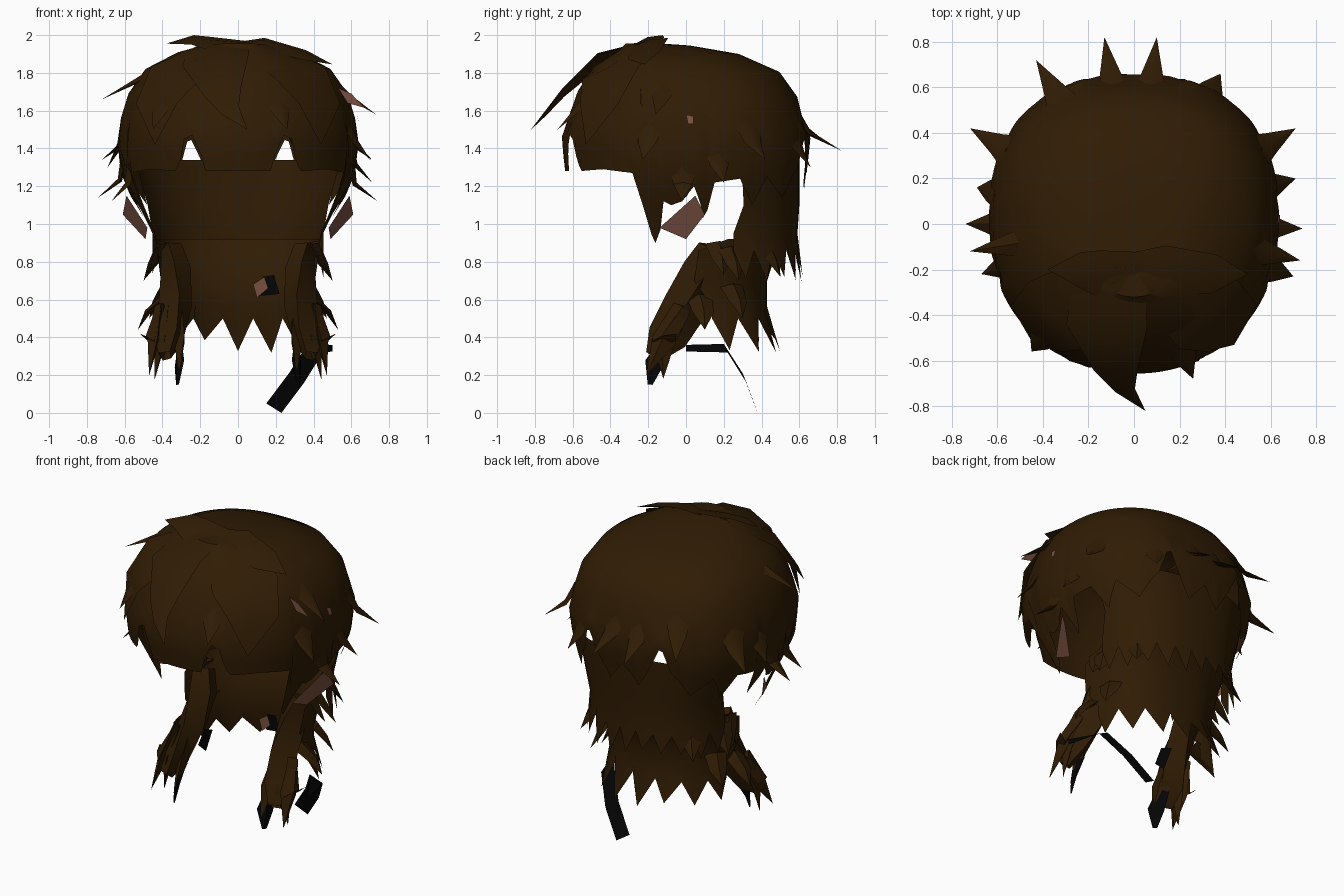
import bpy, bmesh, math, random
from mathutils import Vector

random.seed(4)


def material(name, col):
    m = bpy.data.materials.new(name)
    m.diffuse_color = (*col, 1)
    return m


BROWN = material("dark brown hair", (0.029, 0.0115, 0.0012))
BLACK = material("black band", (0.0015, 0.0015, 0.002))
SKIN = material("dusty skin", (0.19, 0.08, 0.053))


def build(name, verts, faces, mat, angle=35):
    me = bpy.data.meshes.new(name)
    me.from_pydata([tuple(v) for v in verts], [], faces)
    bm = bmesh.new()
    bm.from_mesh(me)
    bmesh.ops.remove_doubles(bm, verts=bm.verts, dist=0.0005)
    bmesh.ops.recalc_face_normals(bm, faces=bm.faces)
    bm.to_mesh(me)
    bm.free()
    me.materials.append(mat)
    ob = bpy.data.objects.new(name, me)
    bpy.context.collection.objects.link(ob)
    bpy.ops.object.select_all(action='DESELECT')
    ob.select_set(True)
    bpy.context.view_layer.objects.active = ob
    bpy.ops.object.shade_smooth_by_angle(angle=math.radians(angle))
    return ob


def lerp_table(table, x):
    for (x0, y0), (x1, y1) in zip(table, table[1:]):
        if x <= x1:
            return y0 + (y1 - y0) * (x - x0) / (x1 - x0)
    return table[-1][1]


def around(a, rx, ry, cy, z):
    # point on a ring, squarer at the back; a = 0 is the front, 90 is +x
    s, c = math.sin(math.radians(a)), math.cos(math.radians(a))
    e = 2.12 if c > 0 else 2.4
    f = (abs(s) ** e + abs(c) ** e) ** (-1 / e)
    return Vector((rx * f * s, cy - ry * f * c, z))


def grid(name, cols, mat):
    n = len(cols[0])
    verts = [v for c in cols for v in c]
    faces = [(i * n + j, i * n + j + 1, (i + 1) * n + j + 1, (i + 1) * n + j)
             for i in range(len(cols) - 1) for j in range(n - 1)]
    return build(name, verts, faces, mat)


def lock(name, path, widths, depth, mat=BROWN):
    # tapered diamond-section lock of hair along a path
    path = [Vector(p) for p in path]
    verts, faces = [], []
    for i, p in enumerate(path):
        t = (path[min(i + 1, len(path) - 1)] - path[max(i - 1, 0)]).normalized()
        n = p - Vector((0, 0, min(p.z, 1.3)))
        n = (n - t * n.dot(t)).normalized()
        s = t.cross(n)
        w, d = widths[i], depth * min(1, widths[i] / max(widths) + 0.02)
        verts += [p + s * w, p + n * d, p - s * w, p - n * d * 0.6]
    for i in range(len(path) - 1):
        for k in range(4):
            q = (k + 1) % 4
            faces.append((i * 4 + k, i * 4 + q, i * 4 + 4 + q, i * 4 + 4 + k))
    faces.append((0, 1, 2, 3))
    return build(name, verts, faces, mat)


# crown: a dome whose hem hangs down in uneven strips
DOME = [(0.001, -0.2, 1.96, 0), (0.17, -0.15, 1.95, 0.005), (0.32, -0.04, 1.908, 0.008),
        (0.49, 0.005, 1.82, 0.015), (0.58, 0.008, 1.69, 0.015), (0.62, 0, 1.56, 0.01)]
RADIUS = [(0.85, 0.44), (1.0, 0.48), (1.15, 0.57), (1.27, 0.62), (1.45, 0.64), (1.56, 0.62),
          (1.68, 0.58), (1.81, 0.49), (1.95, 0.2)]
HEM = [(0, 1.28), (17, 1.28), (18, 1.37), (22, 1.47), (26, 1.45), (28, 1.36), (31, 1.28),
       (48, 1.29), (64, 1.27), (66, 1.1), (68, 0.94), (70, 0.9), (74, 0.97), (78, 1.12),
       (82, 1.1), (88, 1.12), (94, 1.2), (98, 1.1), (101, 1.0), (104, 1.22), (116, 1.24),
       (122, 1.1), (130, 1.25), (140, 1.14), (152, 1.3), (157, 1.47), (163, 1.32),
       (170, 1.18), (180, 1.3)]
cols = []
for i in range(181):
    a = -180 + i * 2
    hem = lerp_table(HEM, abs(a))
    c = [around(a, r, r, cy, z + k * math.cos(math.radians(a))) for r, cy, z, k in DOME]
    for t in (0.35, 0.7, 1):
        z = 1.56 + (hem - 1.56) * t
        r = lerp_table(RADIUS, z)
        ry = r if abs(a) < 110 else max(r, 0.61)
        c.append(around(a, r, ry * 1.03, 0, z))
    cols.append(c)
grid("crown_hair", cols, BROWN)


def back_sheet(name, rows, tips, low, high, flare):
    # curved sheet round the back, rows are (z, rx, ry, cy, half angle)
    cols = []
    n = tips * 2
    for i in range(n + 1):
        u = -1 + 2 * i / n
        c = [around(180 + u * h, rx, ry, cy, z) for z, rx, ry, cy, h in rows]
        z, rx, ry, cy, h = rows[-1]
        out = flare if i % 2 else 1.0
        hem = low + random.uniform(-0.03, 0.05) if i % 2 else high
        c.append(around(180 + u * h, rx * (1 + out) / 2, ry * out, cy, hem))
        cols.append(c)
    grid(name, cols, BROWN)


back_sheet("upper_back_hair", [(1.34, 0.57, 0.5, 0.1, 68), (1.1, 0.5, 0.48, 0.12, 68),
                               (0.95, 0.46, 0.46, 0.13, 75)], 11, 0.72, 0.86, 1.06)
back_sheet("lower_back_hair", [(0.92, 0.44, 0.42, 0.11, 75), (0.86, 0.43, 0.38, 0.1, 95),
                               (0.7, 0.41, 0.35, 0.08, 96), (0.56, 0.39, 0.34, 0.09, 82)],
           7, 0.34, 0.5, 1.2)

# swept fringe over the forehead
lock("centre_fringe", [(-0.1, -0.18, 1.94), (-0.12, -0.45, 1.87), (-0.08, -0.64, 1.7),
                       (-0.04, -0.73, 1.6), (0.05, -0.82, 1.5)], [0.16, 0.18, 0.1, 0.05, 0], 0.04)
lock("left_parting", [(0.05, -0.2, 1.945), (-0.15, -0.22, 1.955), (-0.24, -0.2, 1.975),
                      (-0.38, -0.2, 1.955)], [0.08, 0.11, 0.08, 0], 0.02)
lock("right_parting", [(0, -0.2, 1.94), (0.13, -0.2, 1.955), (0.35, -0.22, 1.895),
                       (0.5, -0.22, 1.845)], [0.08, 0.11, 0.09, 0], 0.02)
for sx in (-1, 1):
    lock("side_fringe", [(sx * 0.12, -0.25, 1.92), (sx * 0.33, -0.4, 1.8),
                         (sx * 0.43, -0.46, 1.64), (sx * 0.44, -0.53, 1.42)],
         [0.14, 0.2, 0.15, 0], 0.03)

# pointed tufts growing out of the surface, given by their tips
TUFTS = [(-.72, .42, 1.34), (.71, .42, 1.34), (-.69, .16, 1.3), (.71, .2, 1.22),
         (-.74, 0, 1.14), (.74, -.02, 1.12), (-.72, -.12, 1.66), (.73, -.16, 1.58),
         (-.67, -.22, 1.12), (.7, -.23, 1.34), (-.43, .72, 1.45), (-.13, .82, 1.39),
         (.1, .82, 1.39), (.38, .66, 1.3), (.26, -.68, 1.5), (-.45, -.56, 1.5)]
for x, y, z in TUFTS:
    d = math.hypot(x, y)
    square = 1.06 if abs(y) > 0.3 and abs(x) > 0.3 else 1
    k = (lerp_table(RADIUS, z + 0.2) * square - 0.03) / d
    m = (lerp_table(RADIUS, z + 0.09) * square + 0.02) / d
    lock("crown_tuft", [(x * k, y * k, z + 0.2), (x * m, y * m, z + 0.09), (x, y, z)],
         [0.08, 0.05, 0], 0.025)
for sx in (-1, 1):
    for x, y, z, k in ((.5, .28, .7, .82), (.48, .2, .73, .84),
                       (.53, .1, .44, .72), (.47, .3, .5, .8), (.4, .5, .72, .84)):
        lock("neck_tuft", [(sx * x * k, y * k, z + 0.17), (sx * x * .9, y * .92, z + 0.09),
                           (sx * x, y, z)], [0.07, 0.055, 0], 0.025)

# front locks draped over the shoulders
for sx in (-1, 1):
    lock("shoulder_lock", [(sx * .34, .14, .88), (sx * .31, .09, .76), (sx * .31, 0, .57),
                           (sx * .35, -.1, .4), (sx * .38, -.17, .3)],
         [0.08, 0.11, 0.12, 0.11, 0.05], 0.11)
    for x0, tip in ((.41, (.47, -.21, .2)), (.3, (.31, -.21, .22)), (.37, (.44, -.12, .18)),
                    (.4, (.52, -.05, .42))):
        lock("shoulder_tip", [(sx * x0, -.02, .56), (sx * (x0 + tip[0]) / 2, -.12, .38),
                              (sx * tip[0], tip[1], tip[2])], [0.05, 0.065, 0], 0.04)
    lock("dark_under_tip", [(sx * .31, -.1, .36), (sx * .31, -.17, .26), (sx * .32, -.19, .15)],
         [0.045, 0.055, 0.015], 0.02, BLACK)

    # patches of skin below the side hair
    build("ear_patch", [(sx * .48, -.14, .98), (sx * .59, .05, 1.15), (sx * .61, .1, 1.05),
                        (sx * .49, 0, .92)], [(0, 1, 2, 3)], SKIN)

# dark lining on the inner face of the left shoulder lock
build("dark_lining", [(-.228, -.08, .5), (-.225, -.02, .58), (-.23, .07, .54), (-.228, .0, .43)],
      [(0, 1, 2, 3)], BLACK)

# loose band hanging behind the right shoulder
left = [(.5, 0, .36), (.37, .2, .365), (.27, .3, .21), (.15, .36, .05)]
right = [(.5, 0, .325), (.45, .22, .32), (.35, .32, .16), (.23, .38, .0)]
build("hanging_band", left + right, [(i, i + 1, i + 5, i + 4) for i in range(3)], BLACK)

# small band and skin scraps inside the neck hair
build("inner_band", [(.12, .11, .62), (.22, .11, .63), (.19, .11, .73), (.13, .11, .72)],
      [(0, 1, 2, 3)], BLACK)
build("inner_skin", [(.08, .1, .68), (.1, .1, .61), (.16, .1, .66), (.14, .1, .72)],
      [(0, 1, 2, 3)], SKIN)
build("side_skin", [(.628, 0, 1.58), (.632, .04, 1.57), (.642, .04, 1.53), (.642, .01, 1.53)],
      [(0, 1, 2, 3)], SKIN)
build("temple_skin", [(.53, -.24, 1.72), (.6, -.24, 1.69), (.67, -.23, 1.615), (.58, -.24, 1.64)],
      [(0, 1, 2, 3)], SKIN)
